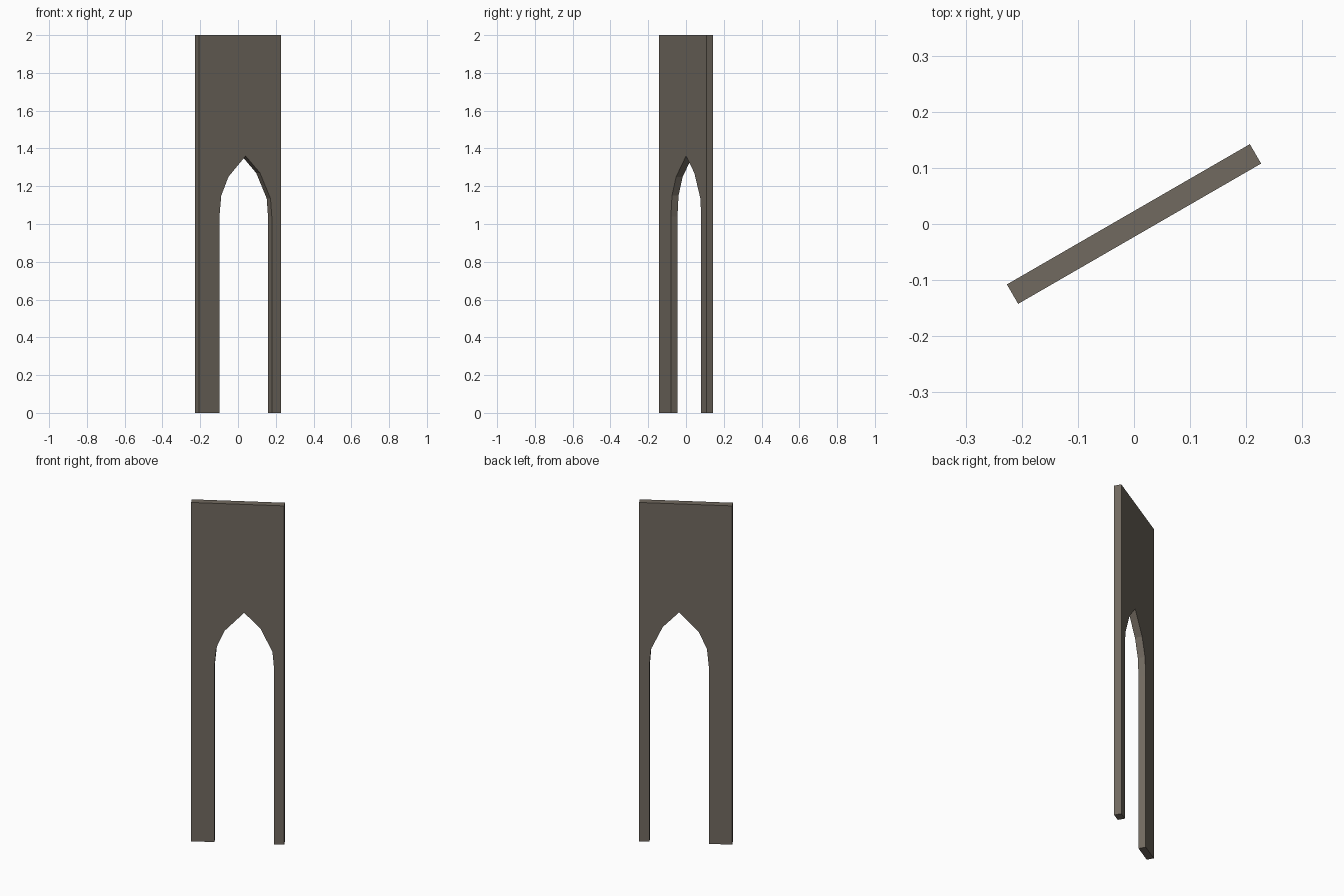
import bpy
import bmesh
import math

if "Cube" in bpy.data.objects:
    bpy.data.objects.remove(bpy.data.objects["Cube"])

HALF_WIDTH, HALF_DEPTH, HEIGHT = 0.25, 0.02, 2.0
YAW = math.radians(30)

# Pointed opening, sitting off centre in the slab
arch = [(-0.125, 0), (-0.125, 1.04), (-0.114, 1.15), (-0.07, 1.25), (0.035, 1.36),
        (0.123, 1.27), (0.187, 1.135), (0.195, 1.04), (0.195, 0)]
# Slab outline with the doorway cut out of its foot
outline = [(-HALF_WIDTH, 0)] + arch + [(HALF_WIDTH, 0), (HALF_WIDTH, HEIGHT), (-HALF_WIDTH, HEIGHT)]

stone = bpy.data.materials.new("dark stone")
stone.diffuse_color = (0.165, 0.142, 0.115, 1)
stone.use_nodes = True
stone.node_tree.nodes["Principled BSDF"].inputs["Base Color"].default_value = stone.diffuse_color

# Extrude the outline through the slab thickness
bm = bmesh.new()
face = bm.faces.new([bm.verts.new((x, -HALF_DEPTH, z)) for x, z in outline])
ext = bmesh.ops.extrude_face_region(bm, geom=[face], use_keep_orig=True)
moved = [g for g in ext["geom"] if isinstance(g, bmesh.types.BMVert)]
bmesh.ops.translate(bm, verts=moved, vec=(0, 2 * HALF_DEPTH, 0))
bmesh.ops.recalc_face_normals(bm, faces=bm.faces)
bmesh.ops.triangulate(bm, faces=[f for f in bm.faces if len(f.verts) > 4])

mesh = bpy.data.meshes.new("arched_slab")
bm.to_mesh(mesh)
bm.free()
mesh.materials.append(stone)
slab = bpy.data.objects.new("arched_slab", mesh)
slab.rotation_euler.z = YAW
bpy.context.collection.objects.link(slab)
